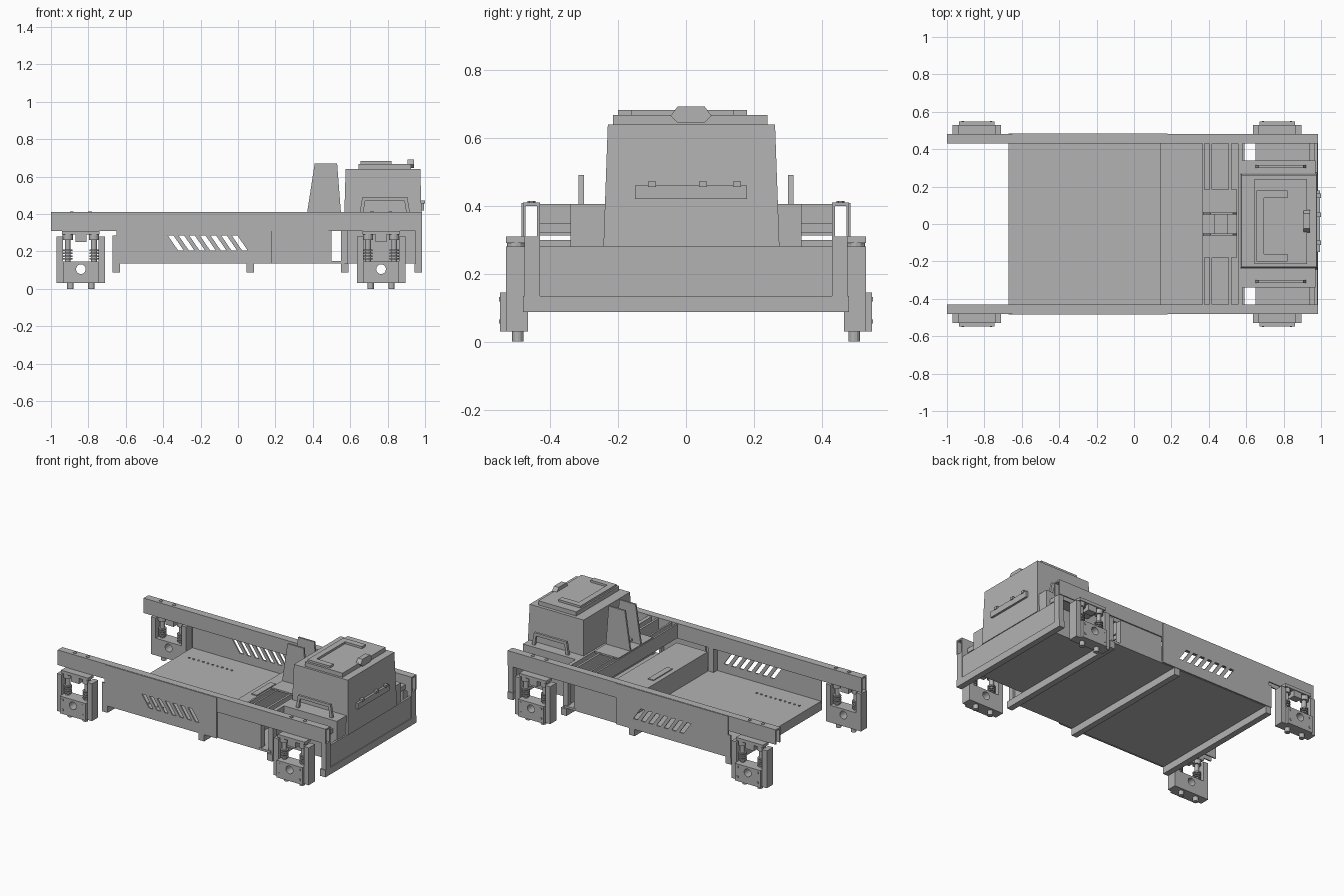
import bpy, bmesh, math
from mathutils import Vector

cube = bpy.data.objects.get("Cube")
if cube:
    bpy.data.objects.remove(cube)

grey = bpy.data.materials.new("plain grey")
grey.use_nodes = True
COLOUR = (0.45, 0.45, 0.45, 1)
grey.diffuse_color = COLOUR
grey.node_tree.nodes["Principled BSDF"].inputs["Base Color"].default_value = COLOUR


def finish(name, bm):
    bmesh.ops.recalc_face_normals(bm, faces=bm.faces)
    mesh = bpy.data.meshes.new(name)
    bm.to_mesh(mesh)
    bm.free()
    mesh.materials.append(grey)
    obj = bpy.data.objects.new(name, mesh)
    bpy.context.collection.objects.link(obj)
    return obj


def box(name, x, y, z):
    """Box from three (low, high) ranges."""
    bm = bmesh.new()
    bmesh.ops.create_cube(bm, size=1)
    for v in bm.verts:
        v.co = [(a + b) / 2 + (b - a) * c for (a, b), c in zip((x, y, z), v.co)]
    return finish(name, bm)


def prism(name, points, axis, low, high):
    """Extrude a 2D outline along axis 'x' (points y,z) or 'y' (points x,z)."""
    bm = bmesh.new()
    place = (lambda p: (low, *p)) if axis == "x" else (lambda p: (p[0], low, p[1]))
    face = bm.faces.new([bm.verts.new(place(p)) for p in points])
    out = bmesh.ops.extrude_face_region(bm, geom=[face])
    step = Vector((high - low, 0, 0)) if axis == "x" else Vector((0, high - low, 0))
    bmesh.ops.translate(bm, vec=step, verts=[v for v in out["geom"] if isinstance(v, bmesh.types.BMVert)])
    return finish(name, bm)


def rod(name, centre, radius, depth, sides=12):
    bm = bmesh.new()
    bmesh.ops.create_cone(bm, cap_ends=True, segments=sides, radius1=radius, radius2=radius, depth=depth)
    bmesh.ops.translate(bm, vec=centre, verts=bm.verts)
    return finish(name, bm)


def span(side, a, b):
    """Y range mirrored to the given side."""
    return tuple(sorted((side * a, side * b)))


def leg(tag, x, s):
    """Suspension leg with a framed opening, springs and feet."""
    body = span(s, 0.465, 0.53)
    for end, a, b in (("rear", -0.13, -0.095), ("front", 0.095, 0.13)):
        box(f"{tag}_{end}_upright", (x + a, x + b), body, (0.03, 0.28))
    # lower block, with a round hole running through it
    block = box(f"{tag}_lower_block", (x - 0.095, x + 0.095), span(s, 0.465, 0.548), (0.03, 0.145))
    hole = rod(f"{tag}_hole_cutter", (0, 0, 0), 0.026, 0.3, 16)
    hole.rotation_euler.x = math.pi / 2
    hole.location = (x, s * 0.5, 0.105)
    hole.hide_render = True
    hole.hide_set(True)
    cut = block.modifiers.new("hole", "BOOLEAN")
    cut.operation, cut.object, cut.solver = "DIFFERENCE", hole, "EXACT"
    # springs and head
    box(f"{tag}_head_plate", (x - 0.1, x + 0.1), span(s, 0.47, 0.53), (0.29, 0.31))
    box(f"{tag}_head_block", (x - 0.03, x + 0.03), span(s, 0.475, 0.525), (0.25, 0.29))
    for dx in (-0.07, 0.07):
        rod(f"{tag}_rod", (x + dx, s * 0.5, 0.22), 0.015, 0.15)
        for k in range(4):
            rod(f"{tag}_spring_ring", (x + dx, s * 0.5, 0.16 + k * 0.015), 0.025, 0.008)
        rod(f"{tag}_collar", (x + dx, s * 0.5, 0.275), 0.027, 0.03)
        rod(f"{tag}_foot", (x + dx * 0.8, s * 0.495, 0.016), 0.017, 0.032)
        rod(f"{tag}_rail_bolt", (x + dx * 0.7, s * 0.455, 0.411), 0.012, 0.006, 6)
    for dz in (0.06, 0.125):
        for dx in (-0.075, 0.075):
            box(f"{tag}_cover_bolt", (x + dx - 0.006, x + dx + 0.006), span(s, 0.548, 0.551), (dz - 0.006, dz + 0.006))


def side_panel(tag, s):
    """Side panel with a row of slanted slots."""
    y = span(s, 0.475, 0.484)
    low, high, pitch, lean, width = 0.205, 0.285, 0.057, 0.055, 0.03
    start, count = -0.375, 7
    end = start + (count - 1) * pitch + width
    box(f"{tag}_panel_upper", (-0.65, 0.18), y, (high, 0.408))
    box(f"{tag}_panel_lower", (-0.67, 0.18), y, (0.135, low))
    prism(f"{tag}_panel_rear", [(-0.67, low), (start + lean, low), (start, high), (-0.67, high)], "y", *y)
    prism(f"{tag}_panel_front", [(end + lean, low), (0.18, low), (0.18, high), (end, high)], "y", *y)
    for i in range(count - 1):
        a = start + i * pitch + width
        b = start + (i + 1) * pitch
        prism(f"{tag}_slat", [(a + lean, low), (b + lean, low), (b, high), (a, high)], "y", *y)


for tag, s in (("left", 1), ("right", -1)):
    # inverted channel rails
    channel = [(0.43, 0.31), (0.43, 0.41), (0.48, 0.41), (0.48, 0.31), (0.472, 0.31),
               (0.472, 0.4), (0.438, 0.4), (0.438, 0.31)]
    prism(f"{tag}_rail", [(s * y, z) for y, z in channel], "x", -1, 0.985)
    side_panel(tag, s)
    box(f"{tag}_door_panel", (0.18, 0.485), span(s, 0.462, 0.472), (0.135, 0.31))
    box(f"{tag}_door_post", (0.485, 0.5), span(s, 0.43, 0.47), (0.135, 0.31))
    box(f"{tag}_rear_post", (0.55, 0.585), span(s, 0.43, 0.465), (0.135, 0.31))
    box(f"{tag}_front_post", (0.95, 0.985), span(s, 0.43, 0.475), (0.13, 0.31))
    box(f"{tag}_bed_post", (0.1, 0.14), span(s, 0.435, 0.475), (0.15, 0.31))
    box(f"{tag}_leg_bracket", (0.65, 0.94), span(s, 0.34, 0.43), (0.32, 0.35))
    leg(f"{tag}_rear_leg", -0.84, s)
    leg(f"{tag}_front_leg", 0.765, s)
    # grab handles beside the cab
    arch = [(0.65, 0.405), (0.665, 0.49), (0.905, 0.49), (0.92, 0.405),
            (0.9, 0.405), (0.89, 0.47), (0.68, 0.47), (0.67, 0.405)]
    prism(f"{tag}_handle", arch, "y", *span(s, 0.3, 0.316))
    # upright tapered plates
    prism(f"{tag}_upright_plate", [(0.37, 0.41), (0.55, 0.41), (0.53, 0.67), (0.41, 0.67)], "y", *span(s, 0.05, 0.062))
    # rows of fixings on the bed
    for i in range(10):
        rod(f"{tag}_bed_fixing", (-0.6 + i * 0.035, s * 0.34, 0.152), 0.007, 0.006, 6)

# load bed and crossbars
box("bed_floor", (-0.67, 0.57), (-0.472, 0.472), (0.135, 0.15))
for x in (-0.67, 0.045, 0.55, 0.945):
    box("crossbar", (x, x + 0.04), (-0.48, 0.48), (0.088, 0.135))

# locker across the bed with its grip
box("locker", (0.14, 0.37), (-0.43, 0.43), (0.15, 0.28))
box("locker_grip", (0.17, 0.21), (-0.1, 0.1), (0.28, 0.286))
box("bulkhead", (0.555, 0.57), (-0.43, 0.43), (0.135, 0.3))

# upper cross members between the rails
for x, w in ((0.365, 0.012), (0.405, 0.012), (0.505, 0.015), (0.555, 0.025)):
    box("cross_member", (x, x + w), (-0.43, 0.43), (0.312, 0.405))
box("upright_base", (0.37, 0.55), (-0.18, 0.185), (0.4, 0.411))
box("upright_bridge", (0.43, 0.5), (-0.05, 0.05), (0.42, 0.435))

# cab on its base
box("cab_base", (0.57, 0.97), (-0.34, 0.34), (0.135, 0.405))
box("front_panel", (0.965, 0.98), (-0.43, 0.43), (0.135, 0.28))
cab = box("cab", (0.565, 0.985), (-0.243, 0.275), (0.28, 0.64))
for v in cab.data.vertices:
    if v.co.z > 0.5:
        v.co.y = 0.015 + (v.co.y - 0.015) * 0.95
        v.co.x = 0.775 + (v.co.x - 0.775) * 0.95
box("cab_front_ledge", (0.975, 0.995), (-0.15, 0.18), (0.42, 0.46))
for y in (-0.1, 0.05, 0.15):
    box("cab_front_latch", (0.975, 1.0), (y - 0.012, y + 0.012), (0.455, 0.472))

# roof hatch with raised surround
box("roof_hatch", (0.645, 0.925), (-0.215, 0.24), (0.64, 0.668))
box("hatch_ridge_rear", (0.655, 0.695), (-0.2, 0.18), (0.668, 0.682))
for y in (-0.2, 0.14):
    box("hatch_ridge_side", (0.695, 0.82), (y, y + 0.04), (0.668, 0.682))
prism("roof_bracket", [(-0.045, 0.665), (-0.025, 0.645), (0.055, 0.645), (0.075, 0.665),
                       (0.055, 0.692), (-0.025, 0.692)], "x", 0.905, 0.94)
